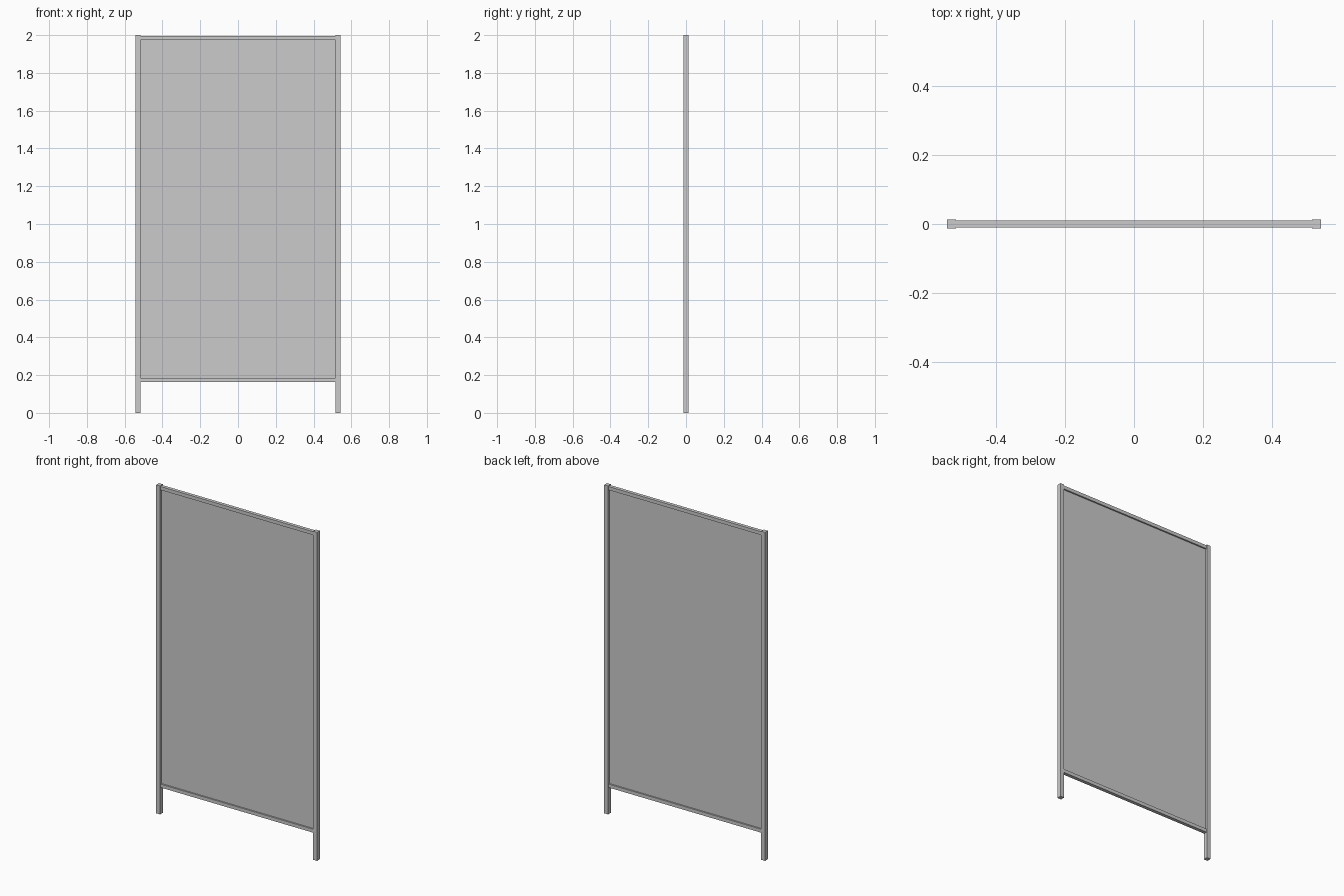
import bpy

if "Cube" in bpy.data.objects:
    bpy.data.objects.remove(bpy.data.objects["Cube"])


def box(name, x, y, z):
    """Add a box from (min, max) ranges on each axis."""
    ranges = (x, y, z)
    bpy.ops.mesh.primitive_cube_add(size=1, location=[(a + b) / 2 for a, b in ranges])
    obj = bpy.context.object
    obj.name = name
    obj.scale = [b - a for a, b in ranges]
    bpy.ops.object.transform_apply(location=False, rotation=False, scale=True)
    return obj


OUTER, INNER = 0.542, 0.516   # post faces in x
POST_Y, RAIL_Y, PANEL_Y = 0.0135, 0.0105, 0.0015

# Square posts, full height
for side, s in (("left", -1), ("right", 1)):
    box(f"{side}_post", sorted((s * OUTER, s * INNER)), (-POST_Y, POST_Y), (0, 2))

# Slimmer rails between the posts
for name, z in (("bottom_rail", (0.163, 0.184)), ("top_rail", (1.975, 1.996))):
    box(name, (-INNER, INNER), (-RAIL_Y, RAIL_Y), z)

# Thin infill panel set in the middle of the frame
box("panel", (-INNER, INNER), (-PANEL_Y, PANEL_Y), (0.184, 1.975))
